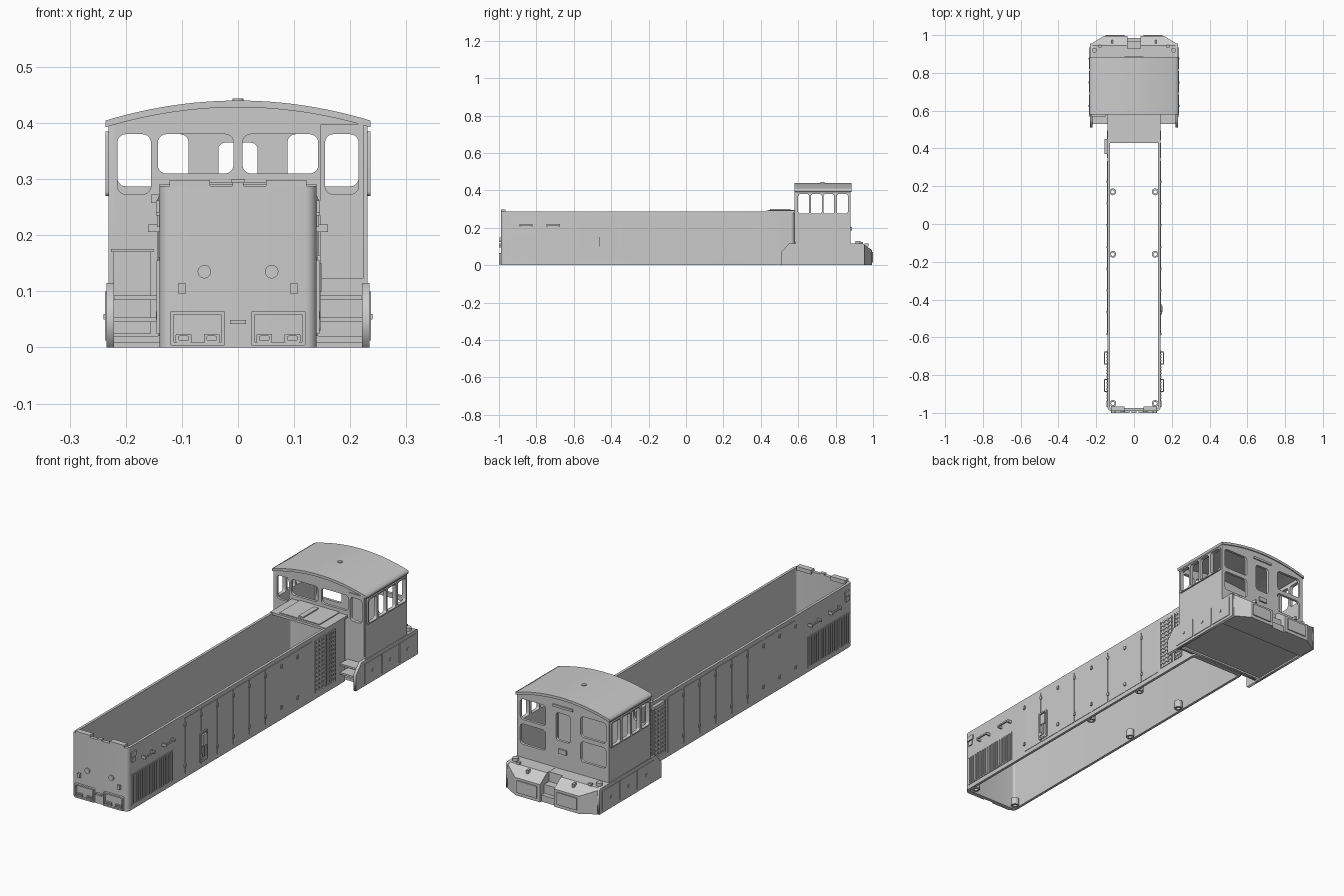
import bpy, bmesh, math
from mathutils import Matrix, Vector

cube = bpy.data.objects.get("Cube")
if cube:
    bpy.data.objects.remove(cube)

grey = bpy.data.materials.new("plain_grey")
grey.use_nodes = True
tone = (0.6, 0.6, 0.6, 1)
grey.diffuse_color = tone
grey.node_tree.nodes["Principled BSDF"].inputs["Base Color"].default_value = tone

# Local panel axes: seen from the front, from the side, from the top
FRONT = Matrix(((1, 0, 0), (0, 0, -1), (0, 1, 0)))
SIDE = Matrix(((0, 0, 1), (1, 0, 0), (0, 1, 0)))
TOP = Matrix.Identity(3)


def add(name, mesh):
    obj = bpy.data.objects.new(name, mesh)
    bpy.context.scene.collection.objects.link(obj)
    mesh.materials.clear()
    mesh.materials.append(grey)
    return obj


def boxes(name, items, mirror=False):
    """Joins boxes given as x, y, z ranges."""
    bm = bmesh.new()
    for x0, x1, y0, y1, z0, z1 in items:
        spans = [(x0, x1), (-x1, -x0)] if mirror else [(x0, x1)]
        for a, b in spans:
            centre = Vector((a + b, y0 + y1, z0 + z1)) / 2
            size = Matrix.Diagonal((b - a, y1 - y0, z1 - z0, 1))
            bmesh.ops.create_cube(bm, size=1, matrix=Matrix.Translation(centre) @ size)
    mesh = bpy.data.meshes.new(name)
    bm.to_mesh(mesh)
    bm.free()
    return add(name, mesh)


def rounded(a0, a1, b0, b1, r, steps=5):
    """Outline of a rounded rectangle."""
    points = []
    corners = [(a1 - r, b1 - r), (a0 + r, b1 - r), (a0 + r, b0 + r), (a1 - r, b0 + r)]
    for k, (ca, cb) in enumerate(corners):
        for i in range(steps + 1):
            t = (k + i / steps) * math.pi / 2
            points.append((ca + r * math.cos(t), cb + r * math.sin(t)))
    return points


def disc(a, b, r):
    return rounded(a - r, a + r, b - r, b + r, r)


def panel(name, loops, axes, depth, thick):
    """Extrudes filled outlines; inner loops become holes."""
    curve = bpy.data.curves.new(name, 'CURVE')
    curve.dimensions = '2D'
    curve.fill_mode = 'BOTH'
    curve.extrude = thick / 2
    for loop in loops:
        spline = curve.splines.new('POLY')
        spline.points.add(len(loop) - 1)
        for point, (a, b) in zip(spline.points, loop):
            point.co = (a, b, 0, 1)
        spline.use_cyclic_u = True
    temp = bpy.data.objects.new(name + "_outline", curve)
    bpy.context.scene.collection.objects.link(temp)
    graph = bpy.context.evaluated_depsgraph_get()
    mesh = bpy.data.meshes.new_from_object(temp.evaluated_get(graph))
    bpy.data.objects.remove(temp)
    shift = Matrix.Translation(axes @ Vector((0, 0, depth)))
    mesh.transform(shift @ axes.to_4x4())
    return add(name, mesh)


# Long hood: hollow shell, open above and below
W = 0.14
panel("hood_shell", [rounded(-W, W, -0.99, 0.58, 0.02),
                     rounded(-0.128, 0.128, -0.975, 0.56, 0.01)], TOP, 0.144, 0.288)
boxes("hood_rear_cover", [(-W, W, 0.43, 0.59, 0.28, 0.291),
                          (-0.1, 0.1, 0.44, 0.59, 0.29, 0.295),
                          (-0.012, 0.012, 0.45, 0.56, 0.29, 0.3)])
boxes("hood_top_tabs", [(0.05, 0.122, -0.99, -0.965, 0.28, 0.298)], True)
boxes("hood_centre_tab", [(-0.01, 0.01, -0.99, -0.975, 0.28, 0.295)])

# Hood front: light frames, lamps, discs and brackets
for sign in (-1, 1):
    mid = sign * 0.072
    panel("light_frame", [rounded(mid - 0.049, mid + 0.049, 0.003, 0.065, 0.004),
                          rounded(mid - 0.043, mid + 0.043, 0.009, 0.059, 0.003)],
          FRONT, 0.994, 0.012)
    panel("headlight", [disc(sign * 0.06, 0.135, 0.012)], FRONT, 0.991, 0.01)
    for offset in (-0.025, 0.025):
        c = mid + offset
        panel("marker_lamp", [rounded(c - 0.014, c + 0.014, 0.009, 0.024, 0.002),
                              rounded(c - 0.009, c + 0.009, 0.013, 0.02, 0.002)],
              FRONT, 0.993, 0.01)
boxes("front_brackets", [(0.094, 0.106, -1, -0.98, 0.095, 0.115)], True)
boxes("front_bar", [(-0.014, 0.014, -1, -0.98, 0.042, 0.049)])

# Hood sides: doors, hinges, louvres and mesh grilles
doors, hinges = [], []
pitch = 0.115
for i in range(8):
    y = -0.58 + i * pitch
    doors.append((W, W + 0.002, y, y + pitch - 0.007, 0.02, 0.27))
    for z in (0.05, 0.235):
        hinges.append((W, W + 0.006, y - 0.008, y + 0.004, z, z + 0.014))
boxes("hood_doors", doors, True)
boxes("door_hinges", hinges, True)

slats = [(W, W + 0.005, y, y + 0.008, 0.025, 0.155)
         for y in (-0.96 + i * 0.0165 for i in range(18))]
slats += [(W, W + 0.003, -0.965, -0.67, z, z + 0.005) for z in (0.02, 0.155)]
boxes("louvres", slats, True)

mesh_bars = []
for start, width in ((0.35, 0.08), (0.445, 0.05)):
    for i in range(13):
        z = 0.03 + i * 0.019
        mesh_bars.append((W, W + 0.003, start, start + width, z, z + 0.008))
    for i in range(4):
        y = start + i * (width - 0.006) / 3
        mesh_bars.append((W, W + 0.004, y, y + 0.006, 0.03, 0.265))
boxes("mesh_grilles", mesh_bars, True)

# Grab irons, side lamps and fittings
rails = []
for y in (-0.89, -0.745):
    rails.append((0.154, 0.16, y, y + 0.07, 0.212, 0.219))
    rails += [(W, 0.16, p, p + 0.006, 0.206, 0.219) for p in (y, y + 0.064)]
boxes("grab_irons", rails, True)
boxes("side_lamps", [(W, 0.146, -0.97, -0.935, 0.24, 0.262),
                     (W, 0.144, -0.965, -0.94, 0.215, 0.236)], True)
panel("latch_frame", [rounded(-0.48, -0.425, 0.03, 0.165, 0.005),
                      rounded(-0.473, -0.432, 0.037, 0.158, 0.005)], SIDE, 0.143, 0.008)
boxes("latch_handle", [(W, 0.15, -0.465, -0.435, 0.1, 0.15),
                       (W, 0.147, -0.455, -0.447, 0.05, 0.1)])
boxes("side_box", [(-0.155, -W, 0.37, 0.45, 0.257, 0.273)])

# Mounting rings inside the hood
for sign in (-1, 1):
    for y in (-0.95, -0.16, 0.17):
        x = sign * 0.112
        panel("mounting_ring", [disc(x, y, 0.018), disc(x, y, 0.009)], TOP, 0.018, 0.034)

# Cab walls with window openings beneath the arched roof
H = 0.234


def arch(x):
    return 0.44 - 0.035 * (x / H) ** 2


def arch_line(half, drop=0, n=24):
    xs = [half - 2 * half * i / n for i in range(n + 1)]
    return [(x, arch(x) - drop) for x in xs]


def windows(a0, a1, b0, b1, r=0.015):
    return [rounded(a0, a1, b0, b1, r), rounded(-a1, -a0, b0, b1, r)]


wall = 0.229
top = arch_line(wall, 0.006)
panel("cab_front_wall", [[(-wall, 0), (wall, 0)] + top]
      + windows(0.155, 0.215, 0.273, 0.38) + windows(0.008, 0.143, 0.31, 0.38),
      FRONT, -0.591, 0.012)
panel("cab_back_wall", [[(-wall, 0.01), (wall, 0.01)] + top,
                        rounded(-0.035, 0.035, 0.24, 0.365, 0.012)]
      + windows(0.088, 0.215, 0.287, 0.38) + windows(0.088, 0.215, 0.175, 0.267),
      FRONT, -0.874, 0.012)
openings = [rounded(y, y + 0.058, 0.275, 0.38, 0.01) for y in (0.6, 0.668, 0.734, 0.807)]
profile = [(0.51, 0), (0.955, 0), (0.955, 0.11), (0.945, 0.115), (0.55, 0.115), (0.51, 0.07)]
for sign in (-1, 1):
    panel("cab_side_wall", [rounded(0.585, 0.88, 0.01, 0.402, 0.001)] + openings,
          SIDE, sign * 0.2255, 0.01)
    panel("side_window_frame", [rounded(0.592, 0.872, 0.27, 0.385, 0.008)] + openings,
          SIDE, sign * 0.233, 0.007)
    panel("side_skirt", [profile], SIDE, sign * 0.2275, 0.013)
panel("cab_roof", [arch_line(0.236) + arch_line(0.236, 0.012)[::-1]], FRONT, -0.732, 0.306)
panel("roof_cap", [disc(0, 0.73, 0.01)], TOP, 0.441, 0.006)
boxes("cab_floor", [(-0.225, 0.225, 0.565, 0.88, 0.008, 0.02)])
panel("cab_door_frame", [rounded(0.146, 0.224, 0.122, 0.398, 0.003),
                         rounded(0.155, 0.215, 0.273, 0.38, 0.015)], FRONT, -0.584, 0.006)
boxes("battery_box", [(-0.222, -0.155, 0.572, 0.59, 0.025, 0.17),
                      (-0.226, -0.151, 0.568, 0.59, 0.17, 0.175)])
boxes("back_door_handle", [(-0.02, 0.02, 0.88, 0.888, 0.185, 0.205)])
boxes("back_door_header", [(-0.05, 0.05, 0.88, 0.886, 0.39, 0.4)])

# Side skirt hatches and the cab steps
boxes("skirt_hatches", [(H, H + 0.003, y, y + 0.115, 0.012, 0.1)
                        for y in (0.57, 0.695, 0.82)], True)
boxes("hatch_knobs", [(H, H + 0.006, y, y + 0.01, 0.05, 0.06)
                      for y in (0.62, 0.745, 0.87)], True)
boxes("cab_steps", [(W, 0.225, 0.53, 0.59, z, z + 0.008) for z in (0.045, 0.085)], True)

# Rear deck: sloped blocks with chamfered corners around a stepped notch
deck_line = [(0.87, 0), (0.995, 0), (0.995, 0.08), (0.945, 0.115), (0.87, 0.115)]
bm = bmesh.new()
for sign in (-1, 1):
    rings = [[bm.verts.new((sign * x, y, z)) for y, z in deck_line] for x in (0.035, H)]
    bm.faces.new(rings[0])
    bm.faces.new(rings[1][::-1])
    for i in range(len(deck_line)):
        j = (i + 1) % len(deck_line)
        bm.faces.new((rings[0][i], rings[1][i], rings[1][j], rings[0][j]))
for sign in (-1, 1):
    cut = bmesh.ops.bisect_plane(bm, geom=bm.verts[:] + bm.edges[:] + bm.faces[:],
                                 plane_co=(sign * H, 0.95, 0),
                                 plane_no=(sign * 0.52, 0.85, 0), clear_outer=True)
    edges = [e for e in cut["geom_cut"] if isinstance(e, bmesh.types.BMEdge)]
    bmesh.ops.edgeloop_fill(bm, edges=edges)
bmesh.ops.recalc_face_normals(bm, faces=bm.faces)
deck = bpy.data.meshes.new("rear_deck")
bm.to_mesh(deck)
bm.free()
add("rear_deck", deck)
boxes("rear_notch", [(-0.036, 0.036, 0.87, 0.93, 0, 0.114),
                     (-0.036, 0.036, 0.93, 0.965, 0, 0.07),
                     (-0.036, 0.036, 0.965, 0.985, 0, 0.03)])
boxes("rear_hatches", [(0.05, 0.15, 0.99, 1, 0.015, 0.07),
                       (0.11, 0.12, 0.955, 0.975, 0.1, 0.115),
                       (0.172, 0.188, 0.935, 0.947, 0.11, 0.125)], True)
for sign in (-1, 1):
    panel("filler_cap", [disc(sign * 0.21, 0.92, 0.013)], TOP, 0.121, 0.016)
